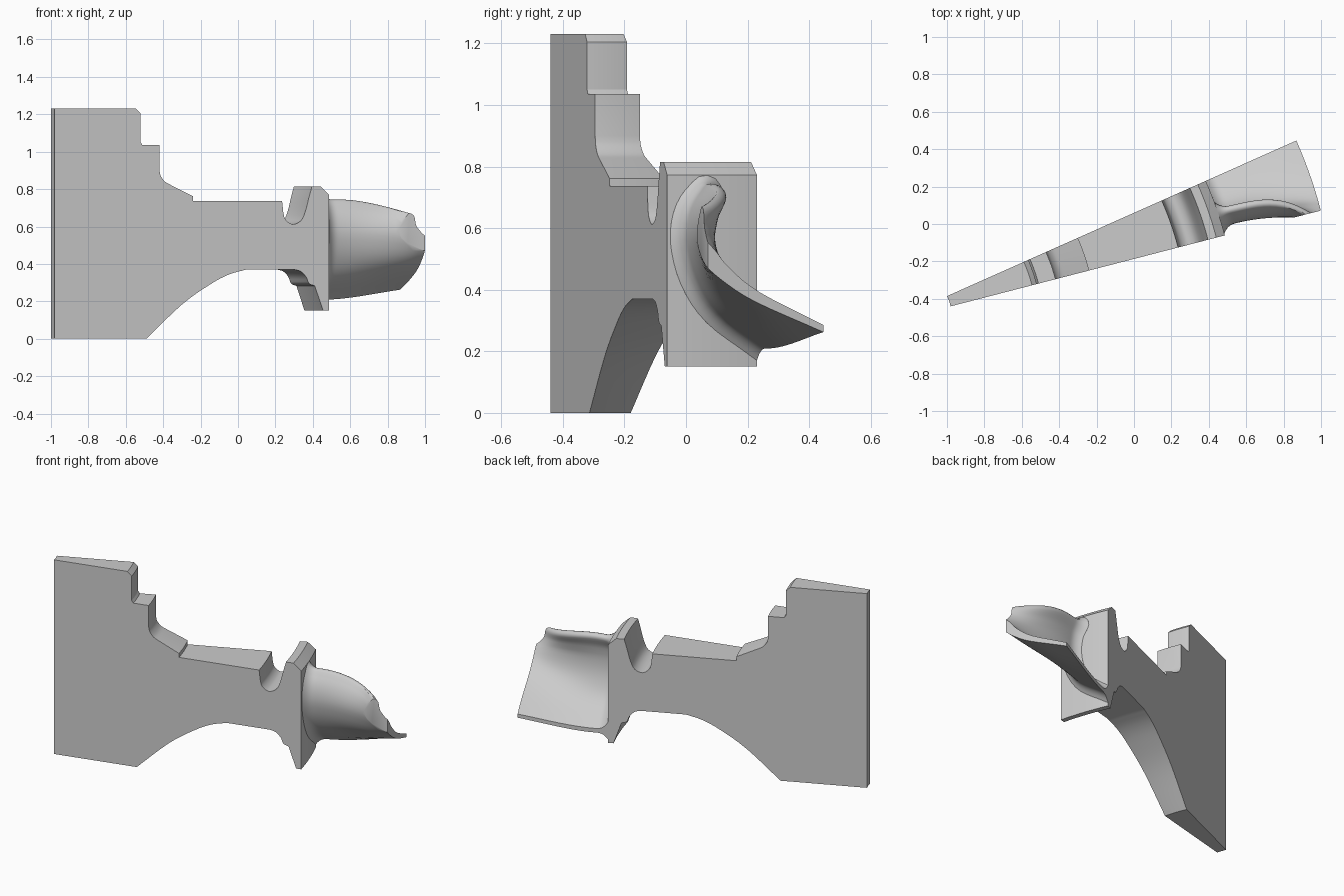
import bpy, bmesh, math
from mathutils import Vector

cube = bpy.data.objects.get("Cube")
if cube:
    bpy.data.objects.remove(cube, do_unlink=True)

# Wheel axis and the two radial planes bounding the sector
AXIS = Vector((-1.32, -0.528, 0))
A0, A1 = math.radians(14.5), math.radians(24)
HUB, TIP = 1.865, 2.395

metal = bpy.data.materials.new("plain_grey_metal")
metal.use_nodes = True
metal.diffuse_color = (0.6, 0.6, 0.6, 1)
metal.node_tree.nodes["Principled BSDF"].inputs["Base Color"].default_value = (0.6, 0.6, 0.6, 1)


def polar(r, a, z):
    return AXIS + Vector((r * math.cos(a), r * math.sin(a), z))


def spline(points, steps):
    """Smooth curve through 2D points."""
    p = [Vector(q) for q in points]
    p = [2 * p[0] - p[1]] + p + [2 * p[-1] - p[-2]]
    out = []
    for i in range(1, len(p) - 2):
        a, b, c, d = p[i - 1:i + 3]
        for k in range(steps):
            t = k / steps
            out.append(0.5 * (2 * b + (c - a) * t + (2 * a - 5 * b + 4 * c - d) * t ** 2
                              + (3 * b - a - 3 * c + d) * t ** 3))
    return out + [p[-2]]


def loft(rings):
    """Closed solid through matching rings of points."""
    bm = bmesh.new()
    rows = [[bm.verts.new(p) for p in ring] for ring in rings]
    n = len(rows[0])
    for a, b in zip(rows, rows[1:]):
        for i in range(n):
            j = (i + 1) % n
            bm.faces.new((a[i], a[j], b[j], b[i]))
    bm.faces.new(rows[0])
    bm.faces.new(rows[-1])
    return bm


def finish(bm, name, angle):
    bmesh.ops.recalc_face_normals(bm, faces=bm.faces[:])
    mesh = bpy.data.meshes.new(name)
    bm.to_mesh(mesh)
    bm.free()
    mesh.materials.append(metal)
    obj = bpy.data.objects.new(name, mesh)
    bpy.context.collection.objects.link(obj)
    bpy.ops.object.select_all(action='DESELECT')
    obj.select_set(True)
    bpy.context.view_layer.objects.active = obj
    bpy.ops.object.shade_smooth_by_angle(angle=math.radians(angle))


# Disc sector: radial profile (radius, height) swept between the planes
shoulder = spline([(0.93, 0.9), (0.937, 0.87), (0.96, 0.84), (0.99, 0.823)], 3)
groove = spline([(1.613, 0.68), (1.624, 0.64), (1.663, 0.612), (1.71, 0.63),
                 (1.735, 0.68), (1.755, 0.755), (1.772, 0.815)], 3)
under = spline([(1.674, 0.37), (1.71, 0.36), (1.74, 0.33), (1.756, 0.295), (1.787, 0.283)], 3)
arch = spline([(1.41, 0.37), (1.312, 0.343), (1.209, 0.29), (1.054, 0.183), (0.857, 0)], 4)
profile = ([(0.351, 0), (0.351, 1.23), (0.8, 1.23), (0.826, 1.205), (0.826, 1.05),
            (0.836, 1.035), (0.93, 1.035)] + shoulder
           + [(1.116, 0.762), (1.116, 0.737), (1.607, 0.737)] + groove
           + [(1.818, 0.815), (HUB, 0.772), (HUB, 0.15), (1.834, 0.15)]
           + under[::-1] + arch)
SWEEP = 8
finish(loft([[polar(r, A0 + (A1 - A0) * i / SWEEP, z) for r, z in profile]
             for i in range(SWEEP + 1)]), "disc_sector", 30)

# Blade: camber lines (arc distance from front plane, height), nose to tail
STATIONS = {
    1.865: [(.13, .715), (.09, .655), (.075, .56), (.10, .44), (.17, .33), (.309, .225)],
    2.06: [(.12, .715), (.085, .65), (.07, .56), (.10, .44), (.18, .335), (.341, .228)],
    2.2: [(.085, .685), (.055, .63), (.045, .55), (.085, .435), (.19, .34), (.365, .245)],
    2.395: [(-.09, .62), (-.06, .57), (0, .51), (.06, .45), (.17, .375), (.397, .274)],
}


def camber(r):
    """Blend the station camber lines at radius r."""
    total = [Vector((0, 0)) for _ in range(6)]
    for ri, pts in STATIONS.items():
        w = math.prod((r - rj) / (ri - rj) for rj in STATIONS if rj != ri)
        total = [s + w * Vector(p) for s, p in zip(total, pts)]
    return total


def section(r):
    line = spline(camber(r), 4)
    line.append(line[-1] + (line[-1] - line[-2]).normalized() * 0.06)
    last = len(line) - 1
    root = max(0, 1 - (r - HUB) / 0.07)
    flare = 0.035 * min(root, 1) ** 2.5
    outer, inner = [], []
    for i, p in enumerate(line):
        d = (line[min(i + 1, last)] - line[max(i - 1, 0)]).normalized()
        n = Vector((-d.y, d.x))
        u = i / last
        half = 0.009 + 0.021 * min(1, 1.6 * (1 - u)) - 0.008 * max(0, 1 - 4 * u) + flare
        outer.append(p - n * half)
        inner.append(p + n * half)
        if i == 0:
            nose = [p + half * (n * math.cos(t) - d * math.sin(t))
                    for t in (math.pi * k / 6 for k in range(1, 6))]
    return [polar(r, A0 + q.x / r, q.y) for q in outer[::-1] + nose[::-1] + inner]


radii = [1.845] + [HUB + 0.01 * i for i in range(8)]
radii += [1.95 + (TIP - 1.95) * i / 14 for i in range(15)]
blade = loft([section(r) for r in radii])
bmesh.ops.recalc_face_normals(blade, faces=blade.faces[:])

# Trim the blade flush with both sector planes
for a, side in ((A0, 1), (A1, -1)):
    normal = Vector((math.sin(a), -math.cos(a), 0)) * side
    bmesh.ops.bisect_plane(blade, geom=blade.verts[:] + blade.edges[:] + blade.faces[:],
                           plane_co=AXIS, plane_no=normal, clear_outer=True)
    rim = [e for e in blade.edges if e.is_boundary]
    bmesh.ops.holes_fill(blade, edges=rim, sides=0)
finish(blade, "turbine_blade", 35)
